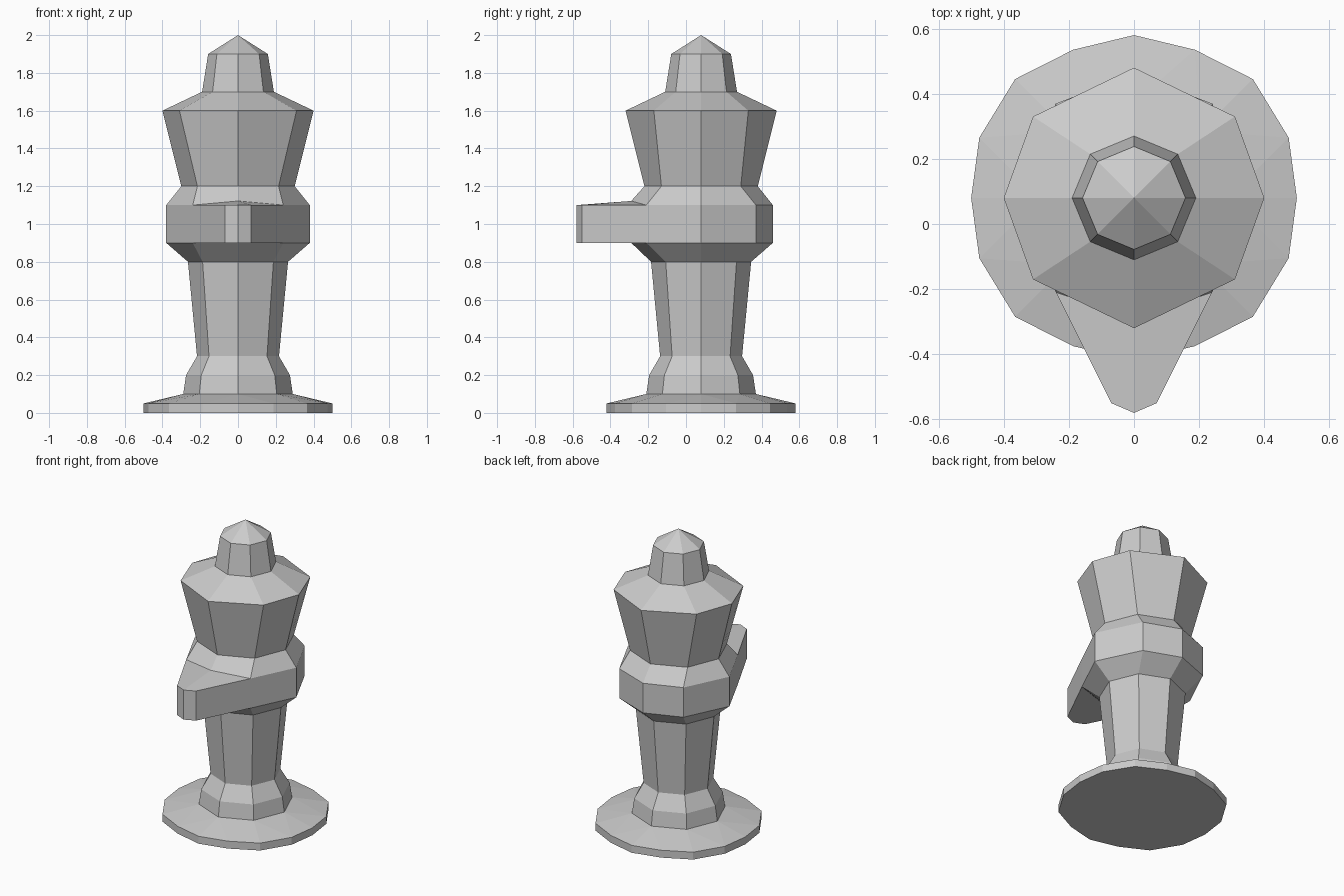
import bpy, bmesh
from mathutils import Vector

if "Cube" in bpy.data.objects:
    bpy.data.objects.remove(bpy.data.objects["Cube"])

CY = 0.08  # the turning axis sits slightly behind the origin


def octagon(z, r, dx=None, dy=None):
    dx = r * 0.7071 if dx is None else dx
    dy = dx if dy is None else dy
    return [(r, 0, z), (dx, dy, z), (0, r, z), (-dx, dy, z),
            (-r, 0, z), (-dx, -dy, z), (0, -r, z), (dx, -dy, z)]


def loft(*rings):
    faces = []
    for a, b in zip(rings, rings[1:]):
        n = len(a)
        for i in range(n):
            j = (i + 1) % n
            faces.append([a[i], a[j], b[j], b[i]])
    return faces


def build(name, faces):
    bm = bmesh.new()
    for f in faces:
        bm.faces.new([bm.verts.new(Vector(p) + Vector((0, CY, 0))) for p in f])
    bmesh.ops.remove_doubles(bm, verts=bm.verts, dist=0.0005)
    mesh = bpy.data.meshes.new(name)
    bm.to_mesh(mesh)
    bm.free()
    bpy.context.collection.objects.link(bpy.data.objects.new(name, mesh))


foot_ring = octagon(0.1, 0.29)
waist_ring = octagon(0.8, 0.265)
neck_ring = octagon(1.2, 0.3, 0.215, 0.21)
shoulder_ring = octagon(1.7, 0.19)

# Base disc: 16-sided rim, fanned up to the 8-sided stem
quarter = [(0.5, 0), (0.475, 0.185), (0.365, 0.365), (0.187, 0.455)]
left_back = [(0, 0.5)] + [(-x, y) for x, y in reversed(quarter[1:])]
half = quarter + left_back
outline = half + [(-x, -y) for x, y in half]
rim_low = [(x, y, 0) for x, y in outline]
rim_top = [(x, y, 0.05) for x, y in outline]
base = loft(rim_low, rim_top) + [rim_low[::-1]]
for i in range(8):
    a, b = foot_ring[i], foot_ring[(i + 1) % 8]
    p, q, r = rim_top[2 * i], rim_top[2 * i + 1], rim_top[(2 * i + 2) % 16]
    base += [[p, q, a], [q, b, a], [q, r, b]]
build("base", base)

# Stem
build("stem", loft(foot_ring, octagon(0.2, 0.275), octagon(0.3, 0.217), waist_ring))

# Collar with the pointed tongue at the front
low = octagon(0.9, 0.38, 0.24, 0.29)
top = octagon(1.1, 0.38, 0.24, 0.29)
low[6] = (0, -0.37, 0.9)
top[6] = (0, -0.37, 1.122)


def tip(z):
    return [(-0.07, -0.63, z), (0, -0.66, z), (0.07, -0.63, z)]


collar = loft(waist_ring, low) + loft(top, neck_ring)
collar += loft(low[:6] + tip(0.9) + low[7:], top[:6] + tip(1.1) + top[7:])
for ring, z, step in ((top, 1.1, 1), (low, 0.9, -1)):
    t = tip(z)
    collar.append([ring[5], t[0], t[1], ring[6]][::step])
    collar.append([ring[6], t[1], t[2], ring[7]][::step])
build("collar", collar)

# Flared upper body
build("upper_body", loft(neck_ring, octagon(1.6, 0.4, 0.31, 0.25), shoulder_ring))

# Head with pointed top
build("head", loft(shoulder_ring, octagon(1.9, 0.158), octagon(2.0, 0)))
